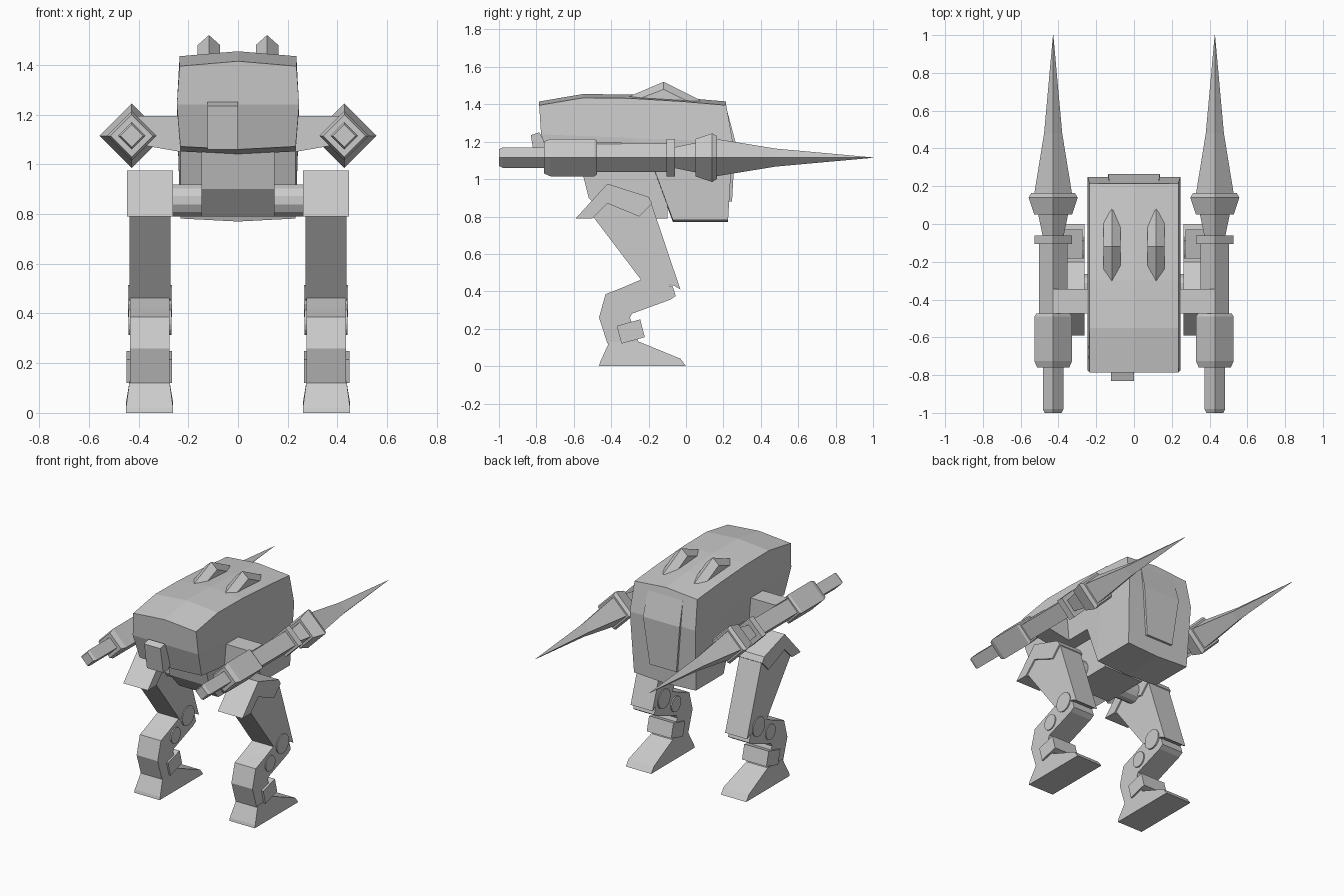
import bpy, bmesh, math
from mathutils import Vector

if "Cube" in bpy.data.objects:
    bpy.data.objects.remove(bpy.data.objects["Cube"])


def make(name, verts, faces, mirror=False):
    me = bpy.data.meshes.new(name)
    bm = bmesh.new()
    vs = [bm.verts.new(v) for v in verts]
    for f in faces:
        bm.faces.new([vs[i] for i in f])
    bmesh.ops.recalc_face_normals(bm, faces=bm.faces)
    bm.to_mesh(me)
    bm.free()
    ob = bpy.data.objects.new(name, me)
    bpy.context.collection.objects.link(ob)
    if mirror:
        ob.modifiers.new("mirror", 'MIRROR')
    return ob


def bands(rows, n):
    return [(r * n + i, r * n + (i + 1) % n, (r + 1) * n + (i + 1) % n, (r + 1) * n + i)
            for r in range(rows - 1) for i in range(n)]


def prism(name, profile, x0, x1, mirror=True):
    """Side (y, z) profile extruded from x0 to x1."""
    n = len(profile)
    verts = [(x, y, z) for x in (x0, x1) for y, z in profile]
    return make(name, verts, bands(2, n) + [tuple(range(n)), tuple(range(n, 2 * n))], mirror)


def disc(name, y, z, r, x0, x1, sides=16, mirror=True):
    pts = [(y + r * math.cos(math.tau * (i + .5) / sides),
            z + r * math.sin(math.tau * (i + .5) / sides)) for i in range(sides)]
    return prism(name, pts, x0, x1, mirror)


def spike_bar(name, stations, x=.428, z=1.115):
    """Four-sided diamond bar along y; stations are (y, half diagonal)."""
    verts = [p for y, r in stations
             for p in ((x + r, y, z), (x, y, z + r), (x - r, y, z), (x, y, z - r))]
    k = len(verts)
    return make(name, verts, bands(len(stations), 4) + [(0, 1, 2, 3), (k - 4, k - 3, k - 2, k - 1)], True)


# Hull: cross-sections from front to back, each with top, middle and bottom (y, z)
sections = [((-.785, 1.415), (-.775, 1.24), (-.72, 1.06)),
            ((-.55, 1.455), (-.55, 1.23), (-.54, 1.04)),
            ((-.30, 1.452), (-.30, 1.22), (-.17, 1.04)),
            ((-.02, 1.435), (-.02, 1.21), (-.07, .77)),
            ((.215, 1.415), (.25, 1.2), (.225, .77))]
verts = []
for (ty, tz), (my, mz), (by, bz) in sections:
    verts += [(0, ty, tz), (.235, ty, tz - .02), (.246, my, mz), (.232, by, bz + .012),
              (0, by, bz), (-.232, by, bz + .012), (-.246, my, mz), (-.235, ty, tz - .02)]
caps = [tuple(b + i for i in f) for b in (0, 32) for f in ((6, 7, 0, 1, 2), (2, 3, 4, 5, 6))]
make("hull", verts, bands(5, 8) + caps)

# Rear hatch plate
outline = [(-.13, .215, 1.385), (.13, .215, 1.385), (.137, .264, 1.2),
           (.10, .246, .88), (-.10, .246, .88), (-.137, .264, 1.2)]
verts = outline + [(x, y - .06, z) for x, y, z in outline]
make("rear_hatch", verts, bands(2, 6) + [(0, 1, 2, 5), (5, 2, 3, 4), (6, 7, 8, 11), (11, 8, 9, 10)])

# Front sensor box, set off centre
prism("sensor_box", [(-.83, 1.235), (-.785, 1.25), (-.70, 1.10), (-.75, 1.06), (-.80, 1.06)], -.122, 0, False)

# Roof fins
cx, w = .117, .045
verts = [(cx, -.32, 1.435), (cx, .08, 1.42), (cx, -.12, 1.52)]
for s in (-w, w):
    verts += [(cx + s, -.25, 1.43), (cx + s, -.12, 1.48), (cx + s, .02, 1.41)]
make("roof_fin", verts, [(0, 2, 4, 3), (2, 1, 5, 4), (3, 4, 5), (0, 6, 7, 2), (2, 7, 8, 1),
                         (6, 8, 7), (0, 3, 5, 1, 8, 6)], True)

# Pelvis and hip axle
prism("pelvis", [(-.56, 1.06), (-.52, .90), (-.42, .79), (-.10, .79), (-.10, 1.06)], -.147, .147, False)
disc("hip_axle", -.33, .855, .067, -.28, .28, 12, False)

# Arm links, tapering outward
verts = [(x, y, z) for x, lo in ((.23, 1.05), (.43, 1.085)) for y, z in
         ((-.475, lo), (-.345, lo), (-.345, 1.195), (-.475, 1.195))]
make("arm_link", verts, bands(2, 4) + [(0, 1, 2, 3), (4, 5, 6, 7)], True)

# Lance arms
spike_bar("lance_grip", [(-1, .045), (-.98, .055), (-.74, .055)])
spike_bar("lance_counterweight", [(-.76, .085), (-.725, .10), (-.49, .10), (-.475, .09)])
spike_bar("lance_shaft", [(-.48, .076), (-.09, .076)])
spike_bar("lance_flange", [(-.105, .10), (-.06, .10)])
spike_bar("lance_neck", [(-.065, .055), (.055, .08)])
spike_bar("lance_collar", [(.05, .10), (.14, .13), (.165, .115)])
spike_bar("lance_blade", [(.16, .10), (.48, .048), (1, .001)])

# Thighs with hip cowling
prism("hip_cowl", [(-.59, .79), (-.42, .975), (-.20, .905), (-.18, .87), (-.25, .80), (-.42, .87), (-.50, .79)],
      .262, .446)
prism("thigh", [(-.52, .83), (-.42, .95), (-.19, .885), (-.03, .41), (-.065, .43), (-.235, .455)], .272, .436)

# Lower legs and joint discs
prism("shin", [(-.43, .385), (-.34, .42), (-.235, .465), (-.07, .425), (-.055, .375), (-.085, .355),
               (-.29, .28), (-.30, .26), (-.25, .12), (-.42, .12), (-.465, .26)], .276, .434)
disc("knee_disc", -.15, .45, .065, .266, .442)
disc("shin_disc", -.28, .365, .052, .268, .440)
prism("ankle_block", [(-.37, .215), (-.245, .25), (-.22, .155), (-.345, .12)], .265, .448)

# Feet, wider at the sole
side = [(-.465, 0), (-.46, .02), (-.41, .13), (-.25, .13), (-.03, .04), (0, 0)]
verts = [(.356 + s * (.095 if z < .1 else .08), y, z) for s in (-1, 1) for y, z in side]
make("foot", verts, bands(2, 6) + [tuple(range(6)), tuple(range(6, 12))], True)
